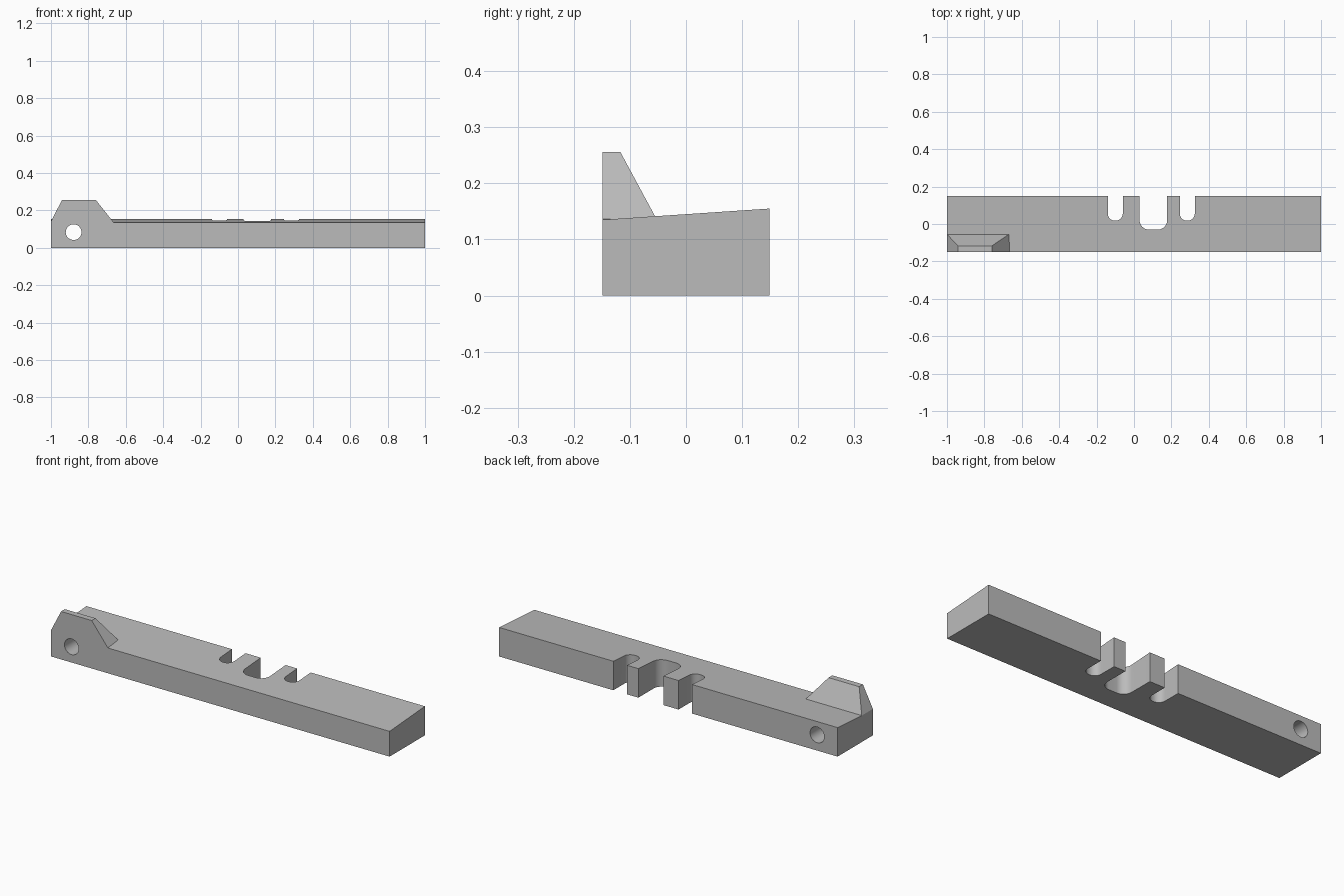
import bpy, bmesh, math
from mathutils import Vector

cube = bpy.data.objects.get("Cube")
if cube:
    bpy.data.objects.remove(cube, do_unlink=True)

grey = bpy.data.materials.new("plain grey")
grey.use_nodes = True
colour = (0.5, 0.5, 0.5, 1)
grey.diffuse_color = colour
grey.node_tree.nodes["Principled BSDF"].inputs["Base Color"].default_value = colour


def prism(name, outline, offset):
    """Extrude a closed 3D outline by an offset."""
    bm = bmesh.new()
    face = bm.faces.new([bm.verts.new(p) for p in outline])
    result = bmesh.ops.extrude_face_region(bm, geom=[face])
    moved = [v for v in result["geom"] if isinstance(v, bmesh.types.BMVert)]
    bmesh.ops.translate(bm, verts=moved, vec=Vector(offset))
    bmesh.ops.recalc_face_normals(bm, faces=bm.faces)
    mesh = bpy.data.meshes.new(name)
    bm.to_mesh(mesh)
    bm.free()
    mesh.materials.append(grey)
    obj = bpy.data.objects.new(name, mesh)
    bpy.context.collection.objects.link(obj)
    return obj


def combine(target, tool, operation):
    """Apply a boolean and discard the tool."""
    mod = target.modifiers.new(operation.lower(), "BOOLEAN")
    mod.object, mod.operation, mod.solver = tool, operation, "EXACT"
    bpy.context.view_layer.objects.active = target
    bpy.ops.object.modifier_apply(modifier=mod.name)
    bpy.data.objects.remove(tool, do_unlink=True)


def arc(cx, cy, r, start, end, steps=12):
    angles = [math.radians(start + (end - start) * i / steps) for i in range(steps + 1)]
    return [(cx + r * math.cos(a), cy + r * math.sin(a)) for a in angles]


# Long bar with a gently sloping top
bar = prism("notched_bar",
            [(-1, y, z) for y, z in ((-.149, 0), (.149, 0), (.149, .155), (-.149, .135))],
            (2, 0, 0))

# Raised lug at the front corner, its back leaning forward
lug = prism("lug",
            [(x, -.149, z) for x, z in ((-1, .1), (-1, .141), (-.941, .256),
                                        (-.76, .256), (-.665, .136), (-.665, .1))],
            (0, .1, 0))
for v in lug.data.vertices:
    if v.co.y > -.1:
        v.co.y = -.055 - (v.co.z - .141) * .54
combine(bar, lug, "UNION")

# Round-bottomed slots open at the back
for left, right, bottom, radius in ((-.14, -.06, .018, .038),
                                    (.03, .177, -.03, .05),
                                    (.245, .325, .018, .038)):
    outline = [(left, .3)]
    outline += arc(left + radius, bottom + radius, radius, 180, 270)
    outline += arc(right - radius, bottom + radius, radius, 270, 360)
    outline.append((right, .3))
    combine(bar, prism("slot_cutter", [(x, y, -.1) for x, y in outline], (0, 0, .5)), "DIFFERENCE")

# Cross hole through the lug end
ring = arc(-.879, .084, .042, 0, 360, 40)[:-1]
combine(bar, prism("hole_cutter", [(x, -.3, z) for x, z in ring], (0, .6, 0)), "DIFFERENCE")

# Smooth curved walls, sharp edges elsewhere
bpy.ops.object.select_all(action="DESELECT")
bar.select_set(True)
bpy.context.view_layer.objects.active = bar
bpy.ops.object.shade_smooth_by_angle(angle=math.radians(20))
